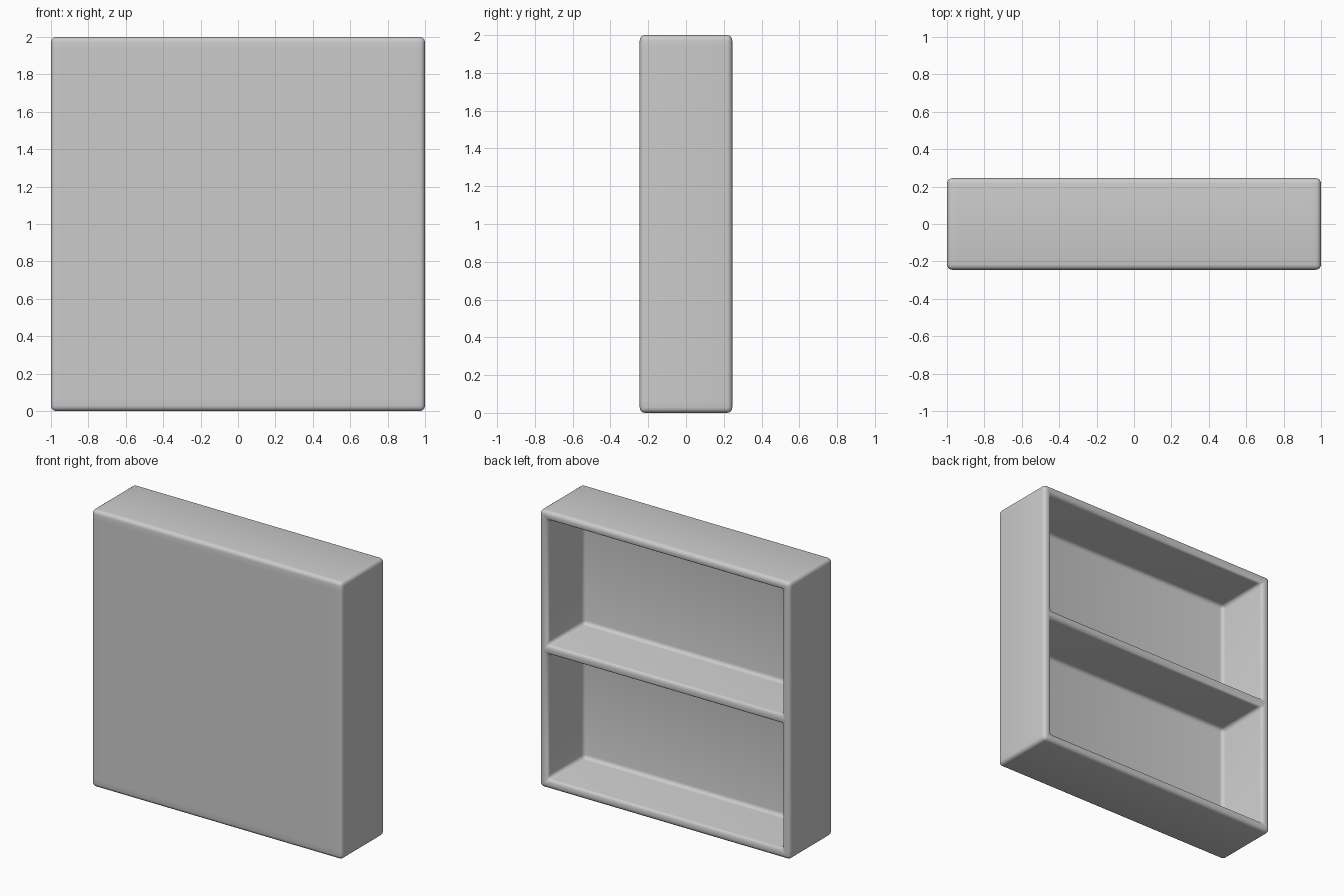
import bpy
import bmesh
from mathutils import Vector

default = bpy.data.objects.get("Cube")
if default:
    bpy.data.objects.remove(default, do_unlink=True)

WIDTH, DEPTH, HEIGHT = 2.0, 0.49, 2.0
WALL = 0.065            # side walls, top, bottom and middle shelf
PANEL = 0.07            # closed front panel
ROUND = 0.028           # softened edges

grey = bpy.data.materials.new("light grey")
grey.use_nodes = True
colour = (0.6, 0.6, 0.6, 1)
grey.diffuse_color = colour
grey.node_tree.nodes["Principled BSDF"].inputs["Base Color"].default_value = colour

# Solid block standing on the ground
bm = bmesh.new()
bmesh.ops.create_cube(bm, size=1)
for v in bm.verts:
    v.co = Vector((v.co.x * WIDTH, v.co.y * DEPTH, (v.co.z + 0.5) * HEIGHT))


def slice_at(position, normal):
    bmesh.ops.bisect_plane(bm, geom=bm.verts[:] + bm.edges[:] + bm.faces[:],
                           plane_co=position, plane_no=normal)


# Outline the walls and the middle shelf
for x in (WALL - WIDTH / 2, WIDTH / 2 - WALL):
    slice_at((x, 0, 0), (1, 0, 0))
for z in (WALL, (HEIGHT - WALL) / 2, (HEIGHT + WALL) / 2, HEIGHT - WALL):
    slice_at((0, 0, z), (0, 0, 1))

# Sink the two compartments in from the open side
bm.normal_update()
openings = [f for f in bm.faces if f.normal.y > 0.9 and f.calc_area() > 0.5]
bmesh.ops.inset_individual(bm, faces=openings, thickness=0, depth=PANEL - DEPTH)
bmesh.ops.recalc_face_normals(bm, faces=bm.faces[:])

mesh = bpy.data.meshes.new("shelf_cabinet")
bm.to_mesh(mesh)
bm.free()
mesh.materials.append(grey)
cabinet = bpy.data.objects.new("shelf_cabinet", mesh)
bpy.context.collection.objects.link(cabinet)
mesh.shade_smooth()

# Softly rounded edges and inner corners
bevel = cabinet.modifiers.new("soft_edges", "BEVEL")
bevel.width = ROUND
bevel.segments = 4
bevel.limit_method = "ANGLE"
